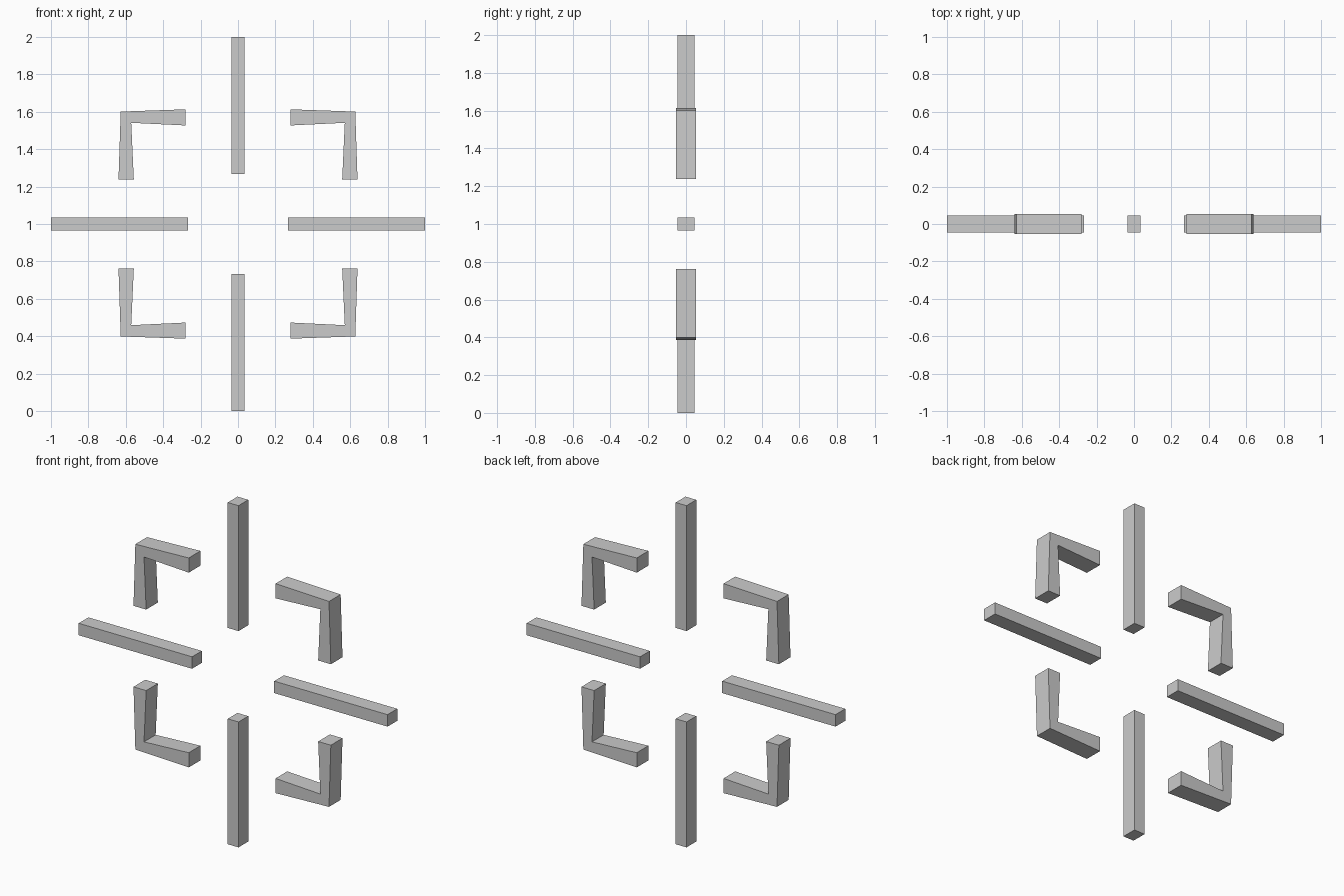
import bpy, bmesh

if "Cube" in bpy.data.objects:
    bpy.data.objects.remove(bpy.data.objects["Cube"])

CENTRE_Z = 1.0


def extrude_profile(name, points, half_depth):
    """Flat-faced prism: an (x, z) outline around the centre, extruded along y."""
    bm = bmesh.new()
    face = bm.faces.new([bm.verts.new((x, -half_depth, z + CENTRE_Z)) for x, z in points])
    result = bmesh.ops.extrude_face_region(bm, geom=[face])
    moved = [v for v in result["geom"] if isinstance(v, bmesh.types.BMVert)]
    bmesh.ops.translate(bm, verts=moved, vec=(0, 2 * half_depth, 0))
    bmesh.ops.recalc_face_normals(bm, faces=bm.faces)
    mesh = bpy.data.meshes.new(name)
    bm.to_mesh(mesh)
    bm.free()
    obj = bpy.data.objects.new(name, mesh)
    bpy.context.collection.objects.link(obj)
    return obj


# Four straight bars pointing outward from the open centre
INNER, OUTER, HALF = 0.266, 1.0, 0.035
bar = [(INNER, -HALF), (OUTER, -HALF), (OUTER, HALF), (INNER, HALF)]
for side, s in (("right", 1), ("left", -1)):
    extrude_profile(f"{side}_bar", [(s * a, b) for a, b in bar], 0.045)
for side, s in (("top", 1), ("bottom", -1)):
    extrude_profile(f"{side}_bar", [(b, s * a) for a, b in bar], 0.045)

# Four corner brackets whose arms flare slightly toward their ends
bracket = [(0.281, 0.613), (0.627, 0.601), (0.639, 0.237),
           (0.557, 0.237), (0.571, 0.541), (0.281, 0.527)]
for vertical, sz in (("top", 1), ("bottom", -1)):
    for side, sx in (("right", 1), ("left", -1)):
        extrude_profile(f"{vertical}_{side}_bracket",
                        [(sx * x, sz * z) for x, z in bracket], 0.054)
